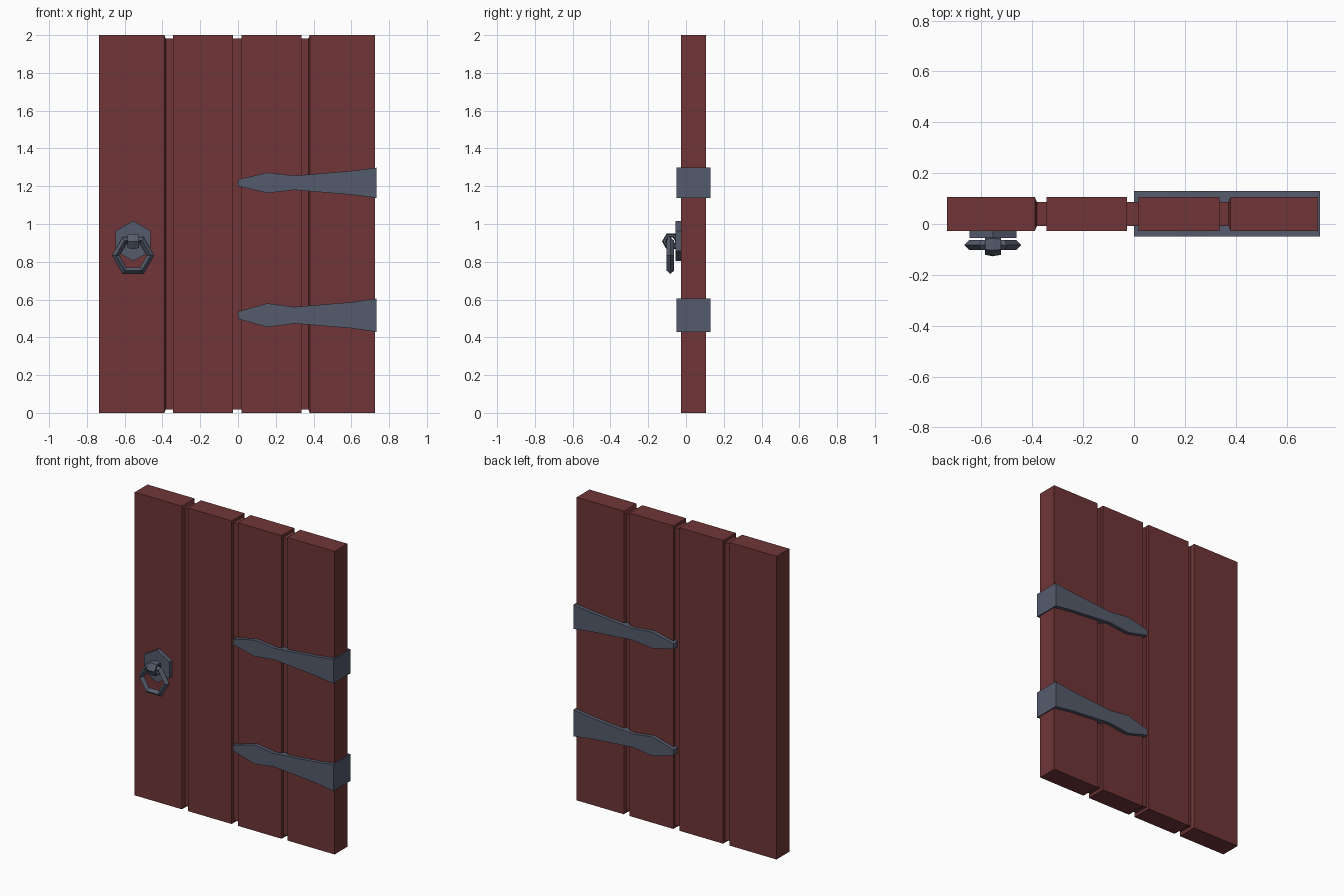
import bpy, bmesh
from math import radians

if "Cube" in bpy.data.objects:
    bpy.data.objects.remove(bpy.data.objects["Cube"])

def material(name, rgb):
    m = bpy.data.materials.new(name)
    m.diffuse_color = (*rgb, 1)
    m.use_nodes = True
    m.node_tree.nodes["Principled BSDF"].inputs["Base Color"].default_value = m.diffuse_color
    return m

WOOD = material("red_wood", (0.16, 0.036, 0.038))
IRON = material("dark_iron", (0.09, 0.105, 0.15))

def add_mesh(name, bm, mat):
    bmesh.ops.recalc_face_normals(bm, faces=bm.faces)
    me = bpy.data.meshes.new(name)
    bm.to_mesh(me)
    bm.free()
    me.materials.append(mat)
    ob = bpy.data.objects.new(name, me)
    bpy.context.collection.objects.link(ob)
    return ob

Y0, Y1 = -0.027, 0.106   # plank front and back
HX, HZ = -0.555, 0.91    # handle position

# Plank, with an optional shallow raised panel and recessed joint strip on one side
def plank(name, x0, x1, side=0, bulge=0.0, joint_to=0.0):
    bm = bmesh.new()
    bmesh.ops.create_cube(bm, size=1)
    for v in bm.verts:
        v.co = (x0 if v.co.x < 0 else x1, Y0 if v.co.y < 0 else Y1, 0 if v.co.z < 0 else 2)
    if side:
        bm.normal_update()
        face = next(f for f in bm.faces if f.normal.x * side > 0.9)
        bmesh.ops.inset_region(bm, faces=[face], thickness=0.027, depth=bulge)
        out = bmesh.ops.extrude_face_region(bm, geom=[face])
        for v in [g for g in out["geom"] if isinstance(g, bmesh.types.BMVert)]:
            v.co.x = joint_to
        bmesh.ops.delete(bm, geom=[face], context="FACES")
    return add_mesh(name, bm, WOOD)

plank("plank_left", -0.735, -0.39, 1, 0.008, -0.344)
plank("plank_mid_left", -0.345, -0.027, 1, 0.0, 0.019)
plank("plank_mid_right", 0.018, 0.337)
plank("plank_right", 0.38, 0.724, -1, 0.008, 0.336)

# Hinge straps: tapered outline (x, half height) extruded through the door
def strap(name, z, outline):
    bm = bmesh.new()
    pts = [(x, z + h) for x, h in outline] + [(x, z - h) for x, h in reversed(outline)]
    face = bm.faces.new([bm.verts.new((x, -0.05, pz)) for x, pz in pts])
    out = bmesh.ops.extrude_face_region(bm, geom=[face])
    for v in [g for g in out["geom"] if isinstance(g, bmesh.types.BMVert)]:
        v.co.y = 0.13
    return add_mesh(name, bm, IRON)

strap("upper_hinge_strap", 1.218,
      [(0.0, 0.018), (0.155, 0.054), (0.30, 0.038), (0.60, 0.063), (0.732, 0.08)])
strap("lower_hinge_strap", 0.517,
      [(0.0, 0.019), (0.155, 0.063), (0.30, 0.044), (0.60, 0.069), (0.732, 0.088)])

def finish(name):
    ob = bpy.context.object
    ob.name = name
    ob.data.materials.append(IRON)
    return ob

# Hexagonal handle plate
bpy.ops.mesh.primitive_cylinder_add(vertices=6, radius=0.107, depth=0.03,
    location=(HX, -0.04, HZ), rotation=(radians(90), 0, 0))
finish("handle_plate")

# Hexagonal pull ring
bpy.ops.mesh.primitive_torus_add(major_segments=6, minor_segments=4,
    major_radius=0.092, minor_radius=0.02,
    location=(HX, -0.083, 0.833), rotation=(radians(90), 0, 0))
finish("pull_ring")

# Staple that holds the ring to the plate
bpy.ops.mesh.primitive_torus_add(major_segments=6, minor_segments=6,
    major_radius=0.035, minor_radius=0.012,
    location=(HX, -0.08, 0.908), rotation=(radians(90), 0, radians(90)))
finish("ring_staple").scale.z = 3.0
